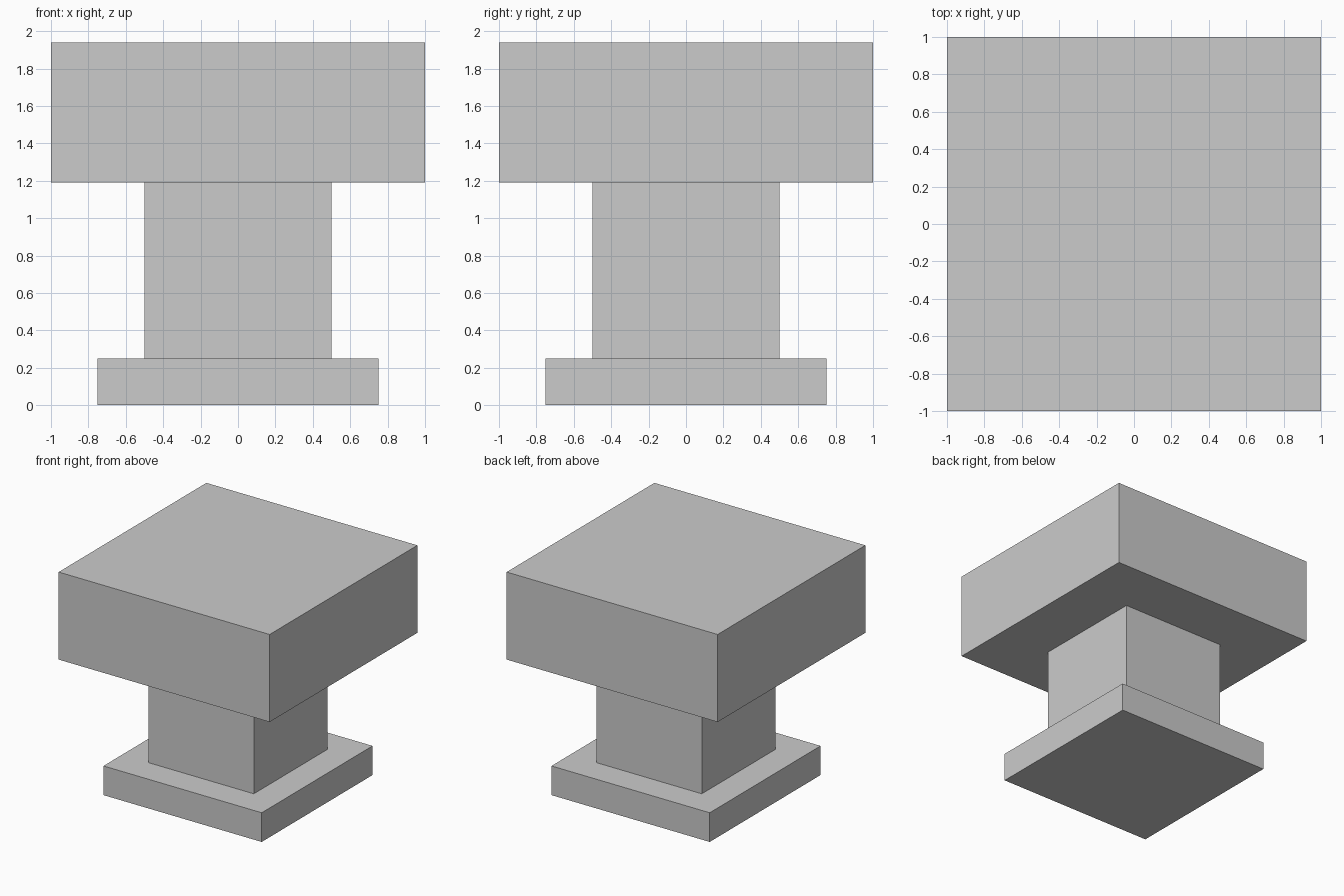
import bpy

if "Cube" in bpy.data.objects:
    bpy.data.objects.remove(bpy.data.objects["Cube"])


def box(name, width, z0, z1):
    """Square block centred on the z axis, spanning z0 to z1."""
    bpy.ops.mesh.primitive_cube_add(size=1, location=(0, 0, (z0 + z1) / 2))
    ob = bpy.context.object
    ob.name = name
    ob.scale = (width, width, z1 - z0)
    bpy.ops.object.transform_apply(location=False, rotation=False, scale=True)
    return ob


# Stacked blocks from the ground up: foot, column, top slab
box("base_plinth", 1.5, 0.0, 0.25)
box("column", 1.0, 0.25, 1.19)
box("top_block", 2.0, 1.19, 1.94)
